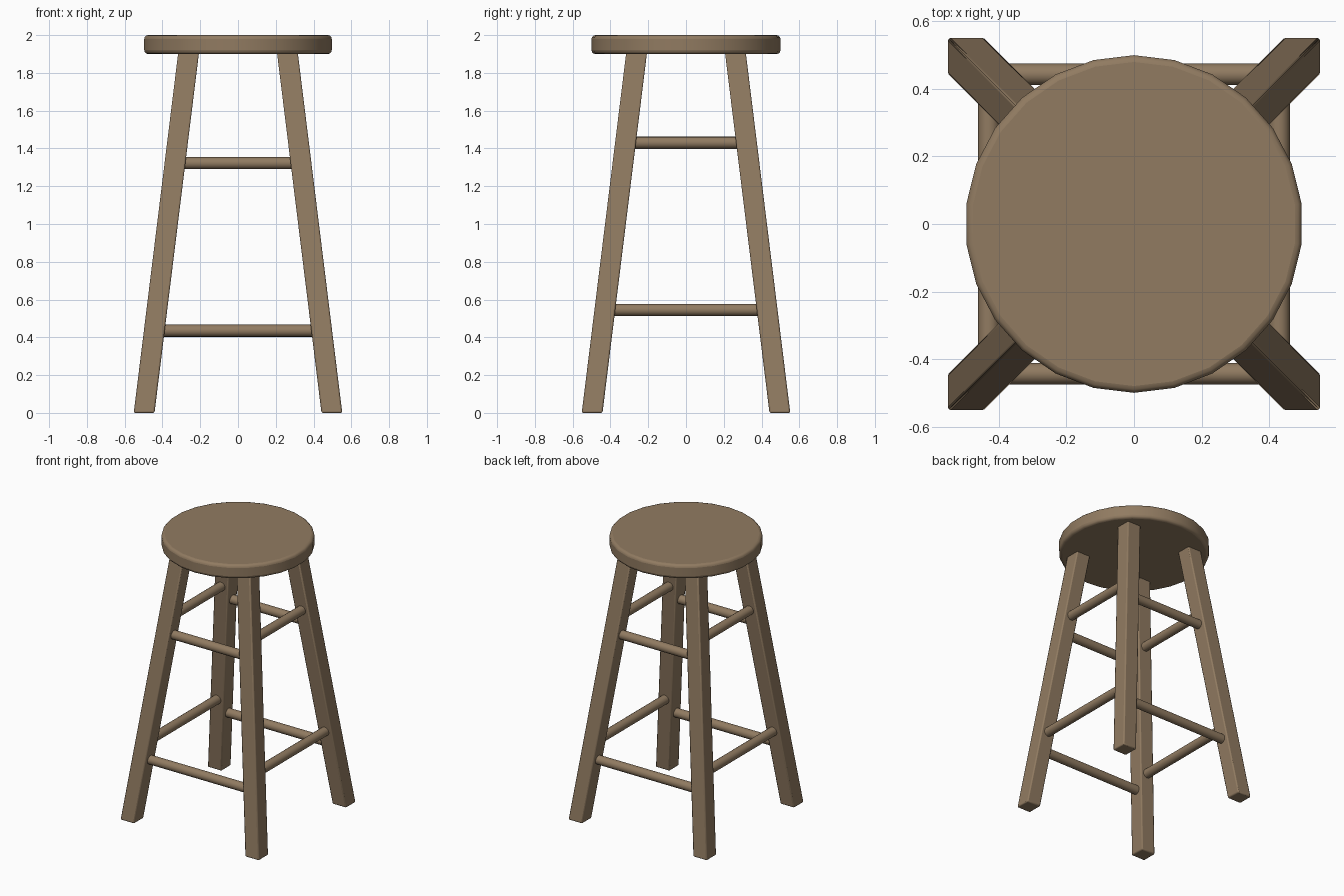
import bpy, bmesh, math
from mathutils import Matrix, Vector

if "Cube" in bpy.data.objects:
    bpy.data.objects.remove(bpy.data.objects["Cube"])

wood = bpy.data.materials.new("brown wood")
wood.diffuse_color = (0.283, 0.198, 0.12, 1)
wood.use_nodes = True
wood.node_tree.nodes["Principled BSDF"].inputs["Base Color"].default_value = wood.diffuse_color

LEG_TOP = 1.91       # legs end just inside the seat
HALF = 0.055         # half width of a leg


def leg_centre(z):
    """Distance of a leg's axis from x = 0 and y = 0 at height z."""
    return 0.497 - 0.1235 * z


def finish(name, bm, bevel=0.0, segments=2):
    bmesh.ops.recalc_face_normals(bm, faces=bm.faces)
    mesh = bpy.data.meshes.new(name)
    bm.to_mesh(mesh)
    bm.free()
    obj = bpy.data.objects.new(name, mesh)
    bpy.context.collection.objects.link(obj)
    mesh.materials.append(wood)
    if bevel:
        mod = obj.modifiers.new("rounded edges", "BEVEL")
        mod.width, mod.segments = bevel, segments
        mod.limit_method, mod.angle_limit = "ANGLE", math.radians(40)
    bpy.ops.object.select_all(action="DESELECT")
    obj.select_set(True)
    bpy.context.view_layer.objects.active = obj
    bpy.ops.object.shade_smooth_by_angle(angle=math.radians(50))
    return obj


# Seat: 26-sided disc with rounded rims, a corner pointing to the back
bm = bmesh.new()
bmesh.ops.create_cone(bm, cap_ends=True, segments=26, radius1=0.5, radius2=0.5, depth=0.1)
corner = next(iter(bm.verts)).co
turn = math.pi / 2 - math.atan2(corner.y, corner.x)
bmesh.ops.transform(bm, verts=bm.verts,
                    matrix=Matrix.Translation((0, 0, 1.95)) @ Matrix.Rotation(turn, 4, "Z"))
finish("seat", bm, 0.02, 3)


# Legs: square posts sheared outwards towards the floor
def leg(name, sx, sy):
    bm = bmesh.new()
    bmesh.ops.create_cube(bm, size=1)
    for v in bm.verts:
        z = LEG_TOP if v.co.z > 0 else 0.0
        c = leg_centre(z)
        v.co = Vector((sx * c + v.co.x * 2 * HALF, sy * c + v.co.y * 2 * HALF, z))
    finish(name, bm, 0.008)


for sx, side in ((-1, "left"), (1, "right")):
    for sy, end in ((-1, "front"), (1, "back")):
        leg(f"{end}_{side}_leg", sx, sy)


# Rungs: round bars running between the leg axes
def rung(name, z, side, axis):
    c = leg_centre(z)
    bm = bmesh.new()
    bmesh.ops.create_cone(bm, cap_ends=True, segments=16, radius1=0.032, radius2=0.032, depth=2 * c)
    if axis == "x":
        place, rot = (0, side * c, z), Matrix.Rotation(math.pi / 2, 4, "Y")
    else:
        place, rot = (side * c, 0, z), Matrix.Rotation(math.pi / 2, 4, "X")
    bmesh.ops.transform(bm, verts=bm.verts, matrix=Matrix.Translation(place) @ rot)
    finish(name, bm)


for level, z_front, z_side in (("lower", 0.435, 0.545), ("upper", 1.322, 1.43)):
    rung(f"{level}_front_rung", z_front, -1, "x")
    rung(f"{level}_back_rung", z_front, 1, "x")
    rung(f"{level}_left_rung", z_side, -1, "y")
    rung(f"{level}_right_rung", z_side, 1, "y")
